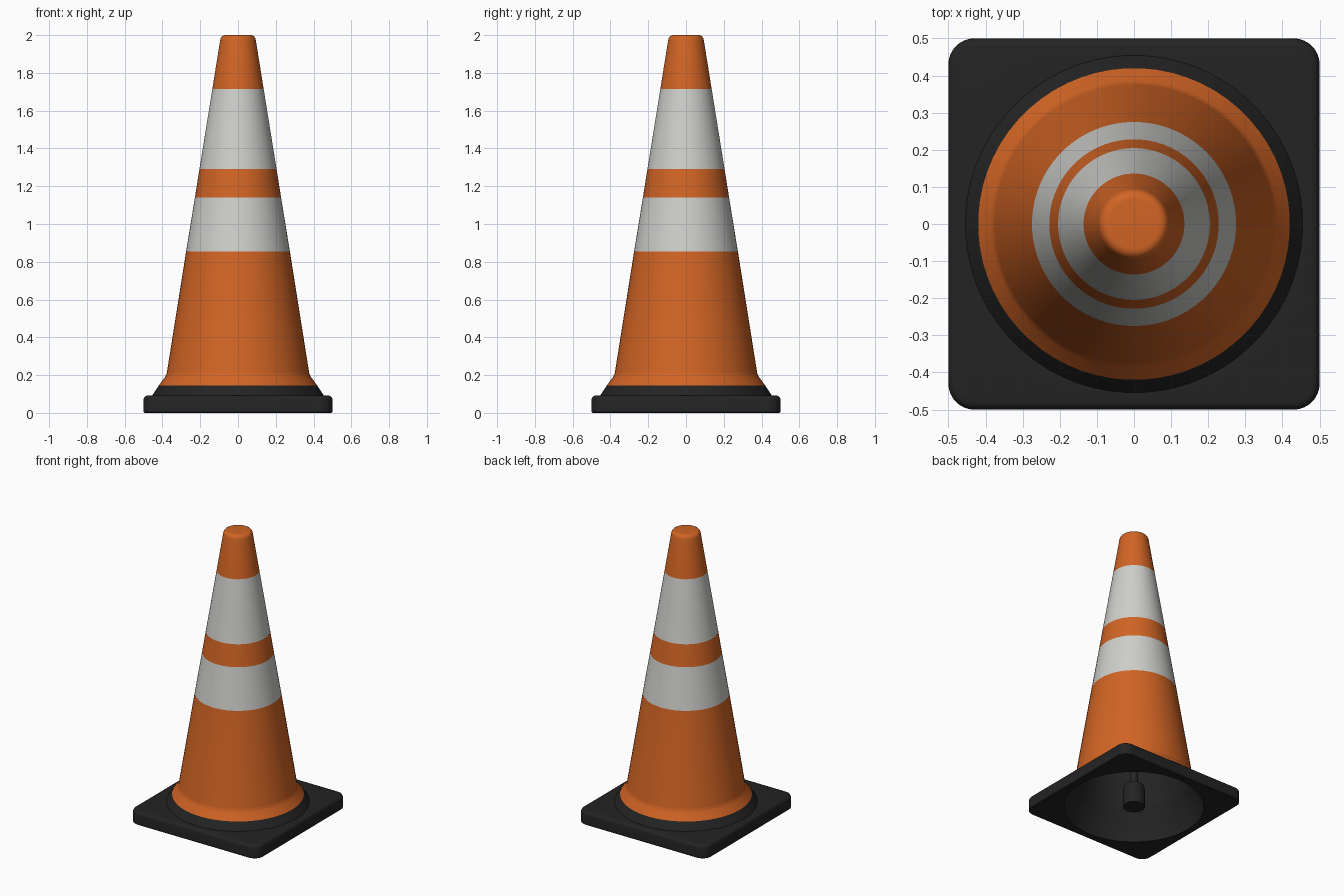
import bpy, bmesh, math

if "Cube" in bpy.data.objects:
    bpy.data.objects.remove(bpy.data.objects["Cube"])

SEG = 64


def material(name, rgb):
    m = bpy.data.materials.new(name)
    m.diffuse_color = (*rgb, 1)
    m.use_nodes = True
    m.node_tree.nodes["Principled BSDF"].inputs["Base Color"].default_value = m.diffuse_color
    return m


ORANGE = material("orange", (0.64, 0.128, 0.018))
WHITE = material("reflective white", (0.62, 0.62, 0.60))
BLACK = material("black rubber", (0.017, 0.017, 0.017))


def circle(r, z):
    return [(r * math.cos(2 * math.pi * (i + 0.5) / SEG),
             r * math.sin(2 * math.pi * (i + 0.5) / SEG), z) for i in range(SEG)]


def rounded_square(half, radius, z):
    pts, n = [], SEG // 4
    for c in range(4):
        mid = math.radians(45 + 90 * c)
        cx = math.copysign(half - radius, math.cos(mid))
        cy = math.copysign(half - radius, math.sin(mid))
        for j in range(n):
            a = math.pi / 2 * (c + j / (n - 1))
            pts.append((cx + radius * math.cos(a), cy + radius * math.sin(a), z))
    return pts


def skin(name, loops, mats, rule=lambda z: 0, cap_start=False, cap_end=False, angle=30):
    """Join successive loops with quads; pick the material by face height."""
    bm = bmesh.new()
    rings = [[bm.verts.new(p) for p in loop] for loop in loops]
    for a, b in zip(rings, rings[1:]):
        for i in range(SEG):
            k = (i + 1) % SEG
            bm.faces.new((a[i], a[k], b[k], b[i]))
    if cap_start:
        bm.faces.new(rings[0][::-1])
    if cap_end:
        bm.faces.new(rings[-1])
    for f in bm.faces:
        f.material_index = rule(f.calc_center_median().z)
    me = bpy.data.meshes.new(name)
    bm.to_mesh(me)
    bm.free()
    for m in mats:
        me.materials.append(m)
    ob = bpy.data.objects.new(name, me)
    bpy.context.collection.objects.link(ob)
    bpy.ops.object.select_all(action='DESELECT')
    ob.select_set(True)
    bpy.context.view_layer.objects.active = ob
    bpy.ops.object.shade_smooth_by_angle(angle=math.radians(angle))
    return ob


def lathe(name, profile, mats, **kw):
    return skin(name, [circle(r, z) for r, z in profile], mats, **kw)


# Square foot with rounded corners, a softened top edge and a round opening
foot = [circle(0.45, 0), rounded_square(0.495, 0.065, 0), rounded_square(0.5, 0.07, 0.005)]
for k in range(5):
    a = math.pi / 2 * k / 4
    inset = 0.022 * (1 - math.cos(a))
    foot.append(rounded_square(0.5 - inset, 0.07 - inset, 0.07 + 0.022 * math.sin(a)))
foot.append(circle(0.44, 0.092))
skin("foot", foot, [BLACK], angle=40)


# Cone body: black collar, orange flare and two white bands
def band(z):
    if z < 0.145:
        return 2
    return 1 if 0.855 < z < 1.14 or 1.29 < z < 1.715 else 0


body = [(0.456, 0.09), (0.42, 0.145), (0.387, 0.19), (0.379, 0.205), (0.376, 0.22),
        (0.275, 0.855), (0.2285, 1.14), (0.2045, 1.29), (0.136, 1.715), (0.095, 1.97),
        (0.092, 1.983), (0.086, 1.993), (0.076, 1.999), (0.066, 2.0)]
lathe("cone_body", body, [ORANGE, WHITE, BLACK], rule=band, cap_end=True)

# Hollow interior, facing inward
lining = [(0.07, 1.96), (0.355, 0.22), (0.365, 0.19), (0.43, 0.09), (0.45, 0)]
lathe("inner_lining", lining, [BLACK], cap_start=True)

# Central post: thick plug below, thin rod above
post = [(0.07, 0), (0.07, 0.13), (0.06, 0.155), (0.027, 0.17), (0.027, 1.99)]
lathe("inner_post", post, [BLACK], cap_start=True, cap_end=True)
